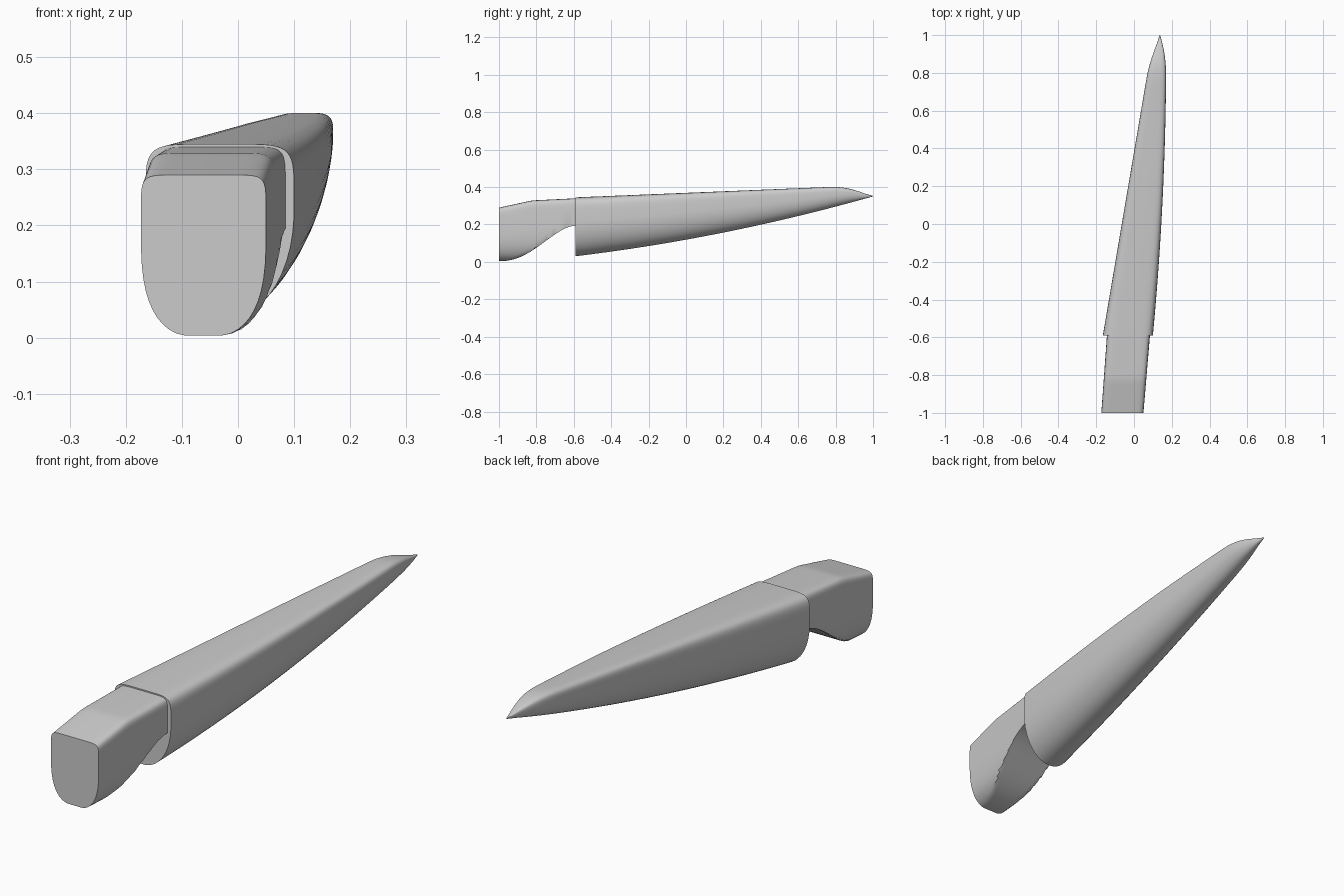
import bpy
import bmesh
from math import cos, sin, pi, copysign

old_cube = bpy.data.objects.get("Cube")
if old_cube:
    bpy.data.objects.remove(old_cube, do_unlink=True)

# Single material shared by both parts
grey = bpy.data.materials.new("plain grey")
grey.use_nodes = True
colour = (0.6, 0.6, 0.6, 1)
grey.diffuse_color = colour
shader = grey.node_tree.nodes["Principled BSDF"]
shader.inputs["Base Color"].default_value = colour

SIDES = 48


def rounded(value, power):
    """Squared-off version of a sine or cosine value."""
    return copysign(abs(value) ** (2 / power), value)


def section(left, right, bottom, top, crown, keel, floor):
    """Ring of (x, z) points: boxy crown above, rounder keel below, cut flat at the floor."""
    middle_x = (left + right) / 2
    half_width = (right - left) / 2
    waist = bottom + (top - bottom) * 0.63
    ring = []
    for step in range(SIDES):
        angle = 2 * pi * (step + 0.5) / SIDES
        upper = sin(angle) > 0
        power = crown if upper else keel
        reach = top - waist if upper else waist - bottom
        x = middle_x + half_width * rounded(cos(angle), power)
        z = waist + reach * rounded(sin(angle), power)
        ring.append((x, max(z, floor)))
    return ring


def body_section(t):
    """Straight left side, bowed right side, rising keel and a blunt rounded tip."""
    nose = max(0, (t - 0.85) / 0.15)
    taper = max(0.05, 1 - nose ** 2.5)
    left = -0.165 + 0.27 * t
    right = 0.1 + 0.15 * t - 0.08 * t * t
    tip = 0.137
    left = tip + (left - tip) * taper
    right = tip + (right - tip) * taper
    bottom = 0.03 + 0.19 * t + 0.13 * t * t
    top = bottom + (0.345 + 0.065 * t - bottom) * taper
    crown = 6 - 3 * max(0, t - 0.6) / 0.4
    return section(left, right, bottom, top, crown, keel=2.1, floor=bottom)


def grip_section(t):
    """Sloped end of the top and an S-curved undercut leading to the neck."""
    left = -0.173 + 0.03 * t
    right = 0.05 + 0.035 * t
    top = min(0.29 + 0.09 * t, 0.32 + 0.02 * t)
    ease = t ** 1.2
    undercut = 0.004 + 0.19 * ease * ease * (3 - 2 * ease)
    return section(left, right, 0, top, crown=9, keel=2.7, floor=undercut)


def loft(name, start, end, steps, shape):
    """Skin the shape's sections from start to end along y and close both ends."""
    bm = bmesh.new()
    rings = []
    for step in range(steps + 1):
        t = step / steps
        y = start + (end - start) * t
        rings.append([bm.verts.new((x, y, z)) for x, z in shape(t)])
    for near, far in zip(rings, rings[1:]):
        for i in range(SIDES):
            j = (i + 1) % SIDES
            bm.faces.new((near[i], near[j], far[j], far[i]))
    bm.faces.new(rings[0])
    bm.faces.new(reversed(rings[-1]))
    bmesh.ops.recalc_face_normals(bm, faces=bm.faces)
    mesh = bpy.data.meshes.new(name)
    bm.to_mesh(mesh)
    bm.free()
    mesh.materials.append(grey)
    part = bpy.data.objects.new(name, mesh)
    bpy.context.collection.objects.link(part)
    bpy.ops.object.select_all(action="DESELECT")
    part.select_set(True)
    bpy.context.view_layer.objects.active = part
    bpy.ops.object.shade_smooth_by_angle(angle=pi / 5)


# Long tapering body, then the short end grip that meets its flat face
loft("tapered_body", -0.59, 1, 40, body_section)
loft("end_grip", -1, -0.585, 20, grip_section)
